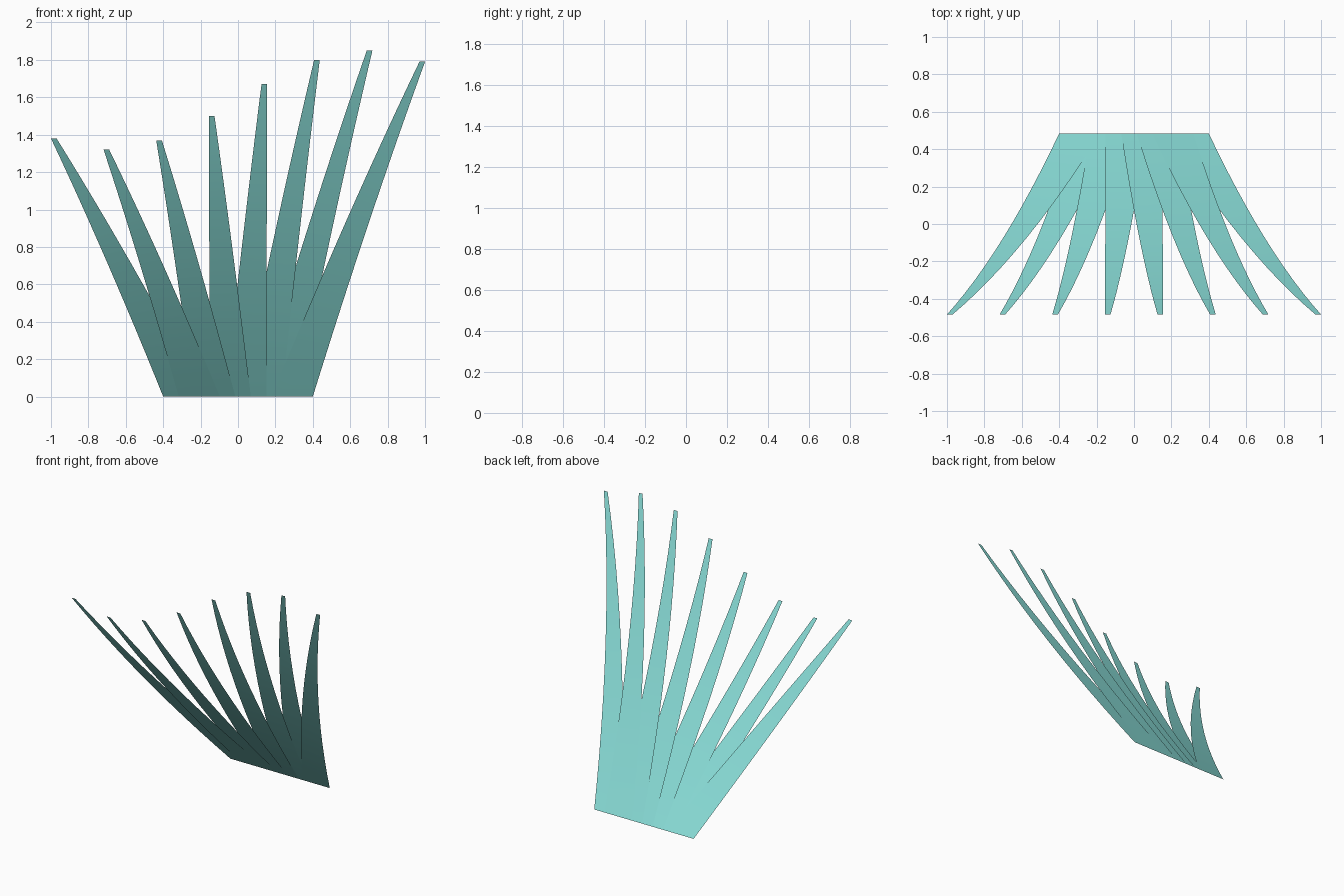
import bpy

if "Cube" in bpy.data.objects:
    bpy.data.objects.remove(bpy.data.objects["Cube"])

SEGMENTS = 12
TIP_HEIGHTS = [1.38, 1.32, 1.37, 1.50, 1.67, 1.80, 1.85, 1.79]

mat = bpy.data.materials.new("leaf_teal")
mat.diffuse_color = (0.25, 0.72, 0.68, 1.0)
mat.use_nodes = True
mat.node_tree.nodes["Principled BSDF"].inputs["Base Color"].default_value = mat.diffuse_color


def ease(t, c):
    """Slightly front-loaded progress from 0 to 1."""
    return t + c * t * (1 - t)


def blade(index, height):
    """Thin leaf strip, tapering and arching from the back to the front."""
    side = index / 3.5 - 1
    base_x, tip_x = 0.29 * side, 0.985 * side
    verts, faces = [], []
    for i in range(SEGMENTS + 1):
        t = i / SEGMENTS
        x = base_x + (tip_x - base_x) * t
        half = 0.11 + (0.015 - 0.11) * t
        y = 0.484 - 0.968 * ease(t, 0.31)
        z = height * ease(t, 0.08)
        verts += [(x - half, y, z), (x + half, y, z)]
    for i in range(SEGMENTS):
        a = 2 * i
        faces.append((a, a + 2, a + 3, a + 1))
    mesh = bpy.data.meshes.new(f"leaf_blade_{index + 1}")
    mesh.from_pydata(verts, [], faces)
    # upper side faces up and back
    if mesh.polygons[0].normal.z < 0:
        mesh.flip_normals()
    mesh.materials.append(mat)
    mesh.shade_smooth()
    obj = bpy.data.objects.new(mesh.name, mesh)
    bpy.context.collection.objects.link(obj)


# fan of overlapping leaves
for i, h in enumerate(TIP_HEIGHTS):
    blade(i, h)
